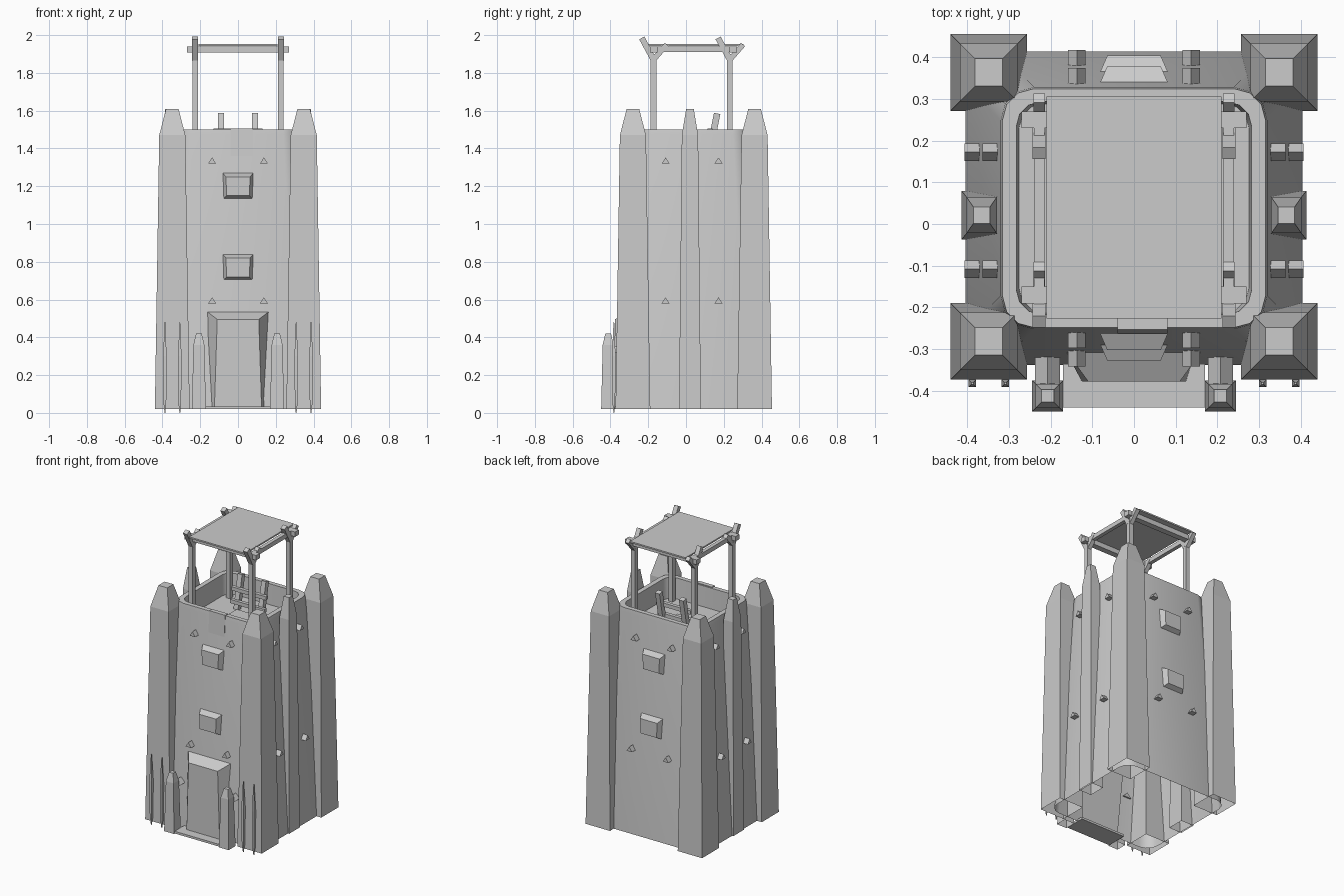
import bpy, bmesh, math
from mathutils import Vector

cube = bpy.data.objects.get("Cube")
if cube:
    bpy.data.objects.remove(cube)

stone = bpy.data.materials.new("plain grey")
stone.use_nodes = True
grey = (0.6, 0.6, 0.6, 1)
stone.diffuse_color = grey
stone.node_tree.nodes["Principled BSDF"].inputs["Base Color"].default_value = grey

MID = 0.038  # centre of the keep along y
BASE, RIM = 0.02, 1.5


def loft(name, rings, cap_start=True, cap_end=True, smooth=False):
    """Skin a list of equal-length point rings."""
    bm = bmesh.new()
    loops = [[bm.verts.new(p) for p in ring] for ring in rings]
    for a, b in zip(loops, loops[1:]):
        for i in range(len(a)):
            j = (i + 1) % len(a)
            bm.faces.new((a[i], a[j], b[j], b[i]))
    if cap_start:
        bm.faces.new(loops[0][::-1])
    if cap_end:
        bm.faces.new(loops[-1])
    bmesh.ops.recalc_face_normals(bm, faces=bm.faces)
    mesh = bpy.data.meshes.new(name)
    bm.to_mesh(mesh)
    bm.free()
    mesh.materials.append(stone)
    obj = bpy.data.objects.new(name, mesh)
    bpy.context.collection.objects.link(obj)
    if smooth:
        bpy.ops.object.select_all(action='DESELECT')
        obj.select_set(True)
        bpy.context.view_layer.objects.active = obj
        bpy.ops.object.shade_smooth_by_angle(angle=math.radians(32))
    return obj


def rect(x, y, z, hx, hy):
    return [(x + sx * hx, y + sy * hy, z) for sx, sy in ((-1, -1), (1, -1), (1, 1), (-1, 1))]


def box(name, x0, x1, y0, y1, z0, z1):
    cx, cy, hx, hy = (x0 + x1) / 2, (y0 + y1) / 2, (x1 - x0) / 2, (y1 - y0) / 2
    return loft(name, [rect(cx, cy, z, hx, hy) for z in (z0, z1)])


def rounded(z, hx, hy, r):
    """Rounded rectangle ring around the keep axis."""
    pts = []
    for k, (sx, sy) in enumerate(((1, 1), (-1, 1), (-1, -1), (1, -1))):
        for s in range(4):
            a = math.pi / 2 * (k + s / 3)
            pts.append((sx * (hx - r) + r * math.cos(a), MID + sy * (hy - r) + r * math.sin(a), z))
    return pts


def beam(name, p, q, r, sides=4, taper=1.0):
    """Straight bar between two points."""
    p, q = Vector(p), Vector(q)
    rot = (q - p).to_track_quat('Z', 'Y')
    rings = []
    for c, rad in ((p, r), (q, r * taper)):
        rings.append([c + rot @ Vector((rad * math.cos(a), rad * math.sin(a), 0))
                      for a in (math.pi / sides + 2 * math.pi * i / sides for i in range(sides))])
    return loft(name, rings)


def stake(name, x, y, levels):
    """Pointed pillar, open below; levels hold z, half x, half y."""
    return loft(name, [rect(x, y, z, hx, hy) for z, hx, hy in levels], cap_start=False)


def wall_x(z):
    return 0.405 - 0.058 * z


def wall_y(z):
    return 0.377 - 0.059 * z


# Keep shell with parapet and roof deck
shell = [rounded(z, wall_x(z), wall_y(z), 0.08) for z in (BASE, 1.475)]
shell += [rounded(RIM, 0.315, 0.286, 0.075), rounded(RIM, 0.282, 0.255, 0.06),
          rounded(1.36, 0.276, 0.25, 0.06)]
loft("keep", shell, cap_start=False, smooth=True)

# Corner towers and side buttresses
for sx, side in ((1, "left"), (-1, "right")):
    for sy, end in ((-1, "front"), (1, "back")):
        stake(f"{end}_{side}_tower", sx * 0.348, 0.041 + sy * 0.322,
              [(BASE, 0.092, 0.092), (1.47, 0.069, 0.069), (1.61, 0.033, 0.033)])
    stake(f"{side}_buttress", sx * 0.365, 0.021,
          [(BASE, 0.048, 0.058), (1.47, 0.036, 0.043), (1.61, 0.02, 0.02)])
    stake(f"{side}_door_pillar", sx * 0.207, -0.412,
          [(BASE, 0.037, 0.037), (0.36, 0.029, 0.029), (0.42, 0.015, 0.015)])

    # Thin stakes against the front towers
    for x in (0.308, 0.387):
        loft(f"{side}_thin_stake", [rect(sx * x, -0.382, z, r, r)
                                    for z, r in ((0, 0.002), (0.05, 0.007), (0.3, 0.009), (0.48, 0.002))])


def peg(name, start, out, across):
    """Horizontal triangular prism sticking out of a wall."""
    start, out, across = Vector(start), Vector(out), Vector(across)
    tri = [-across, across, Vector((0, 0, 0.032))]
    loft(name, [[start + t for t in tri], [start + out + t for t in tri]])


# Wall pegs in two rows, and pegs joining the door pillars
for z in (0.58, 1.32):
    for s in (-1, 1):
        for x in (-0.137, 0.137):
            peg("wall_peg", (x, MID + s * (wall_y(z) - 0.02), z), (0, s * 0.056, 0), (0.021, 0, 0))
        for y in (-0.108, 0.172):
            peg("side_peg", (s * (wall_x(z) - 0.02), y, z), (s * 0.055, 0, 0), (0, 0.021, 0))
for s in (-1, 1):
    peg("pillar_peg", (s * 0.207, -0.31, 0.32), (0, -0.09, 0), (0.03, 0, 0))


def surround(name, s, back, front, y_front):
    """Splayed frame block; back and front hold z0, z1, half width low, half width high."""
    rings = []
    for (z0, z1, w0, w1), flat in ((back, False), (front, True)):
        pts = []
        for x, z in ((-w0, z0), (w0, z0), (w1, z1), (-w1, z1)):
            y = y_front if flat else wall_y(z) - 0.01
            pts.append((x, MID + s * y, z))
        rings.append(pts)
    loft(name, rings)


# Windows on front and back, door on the front
for s, end in ((-1, "front"), (1, "back")):
    for z in (0.7, 1.13):
        surround(f"{end}_window", s, (z, z + 0.145, 0.08, 0.085),
                 (z + 0.02, z + 0.12, 0.06, 0.064), wall_y(z + 0.14) + 0.038)
surround("door", -1, (BASE, 0.54, 0.14, 0.168), (BASE, 0.495, 0.125, 0.11), 0.415)
box("doorstep", -0.17, 0.17, -0.44, -0.3, BASE, 0.035)

# Flush hatch plate at the front parapet
z_low, z_high = 1.36, 1.505
loft("parapet_hatch", [[(x, MID - wall_y(z) + dy, z) for x in (-0.04, 0.08)] +
                       [(x, MID - wall_y(z) + dy + 0.03, z) for x in (0.08, -0.04)]
                       for z, dy in ((z_low, -0.003), (z_high, -0.003))])

# Canopy: posts with forked tops, beams and a thin roof
for sx in (-1, 1):
    x = sx * 0.227
    for y in (-0.172, 0.232):
        box("canopy_post", x - 0.015, x + 0.015, y - 0.015, y + 0.015, 1.36, 1.9)
        beam("fork_front_arm", (x, y, 1.87), (x, y - 0.062, 1.985), 0.022)
        beam("fork_back_arm", (x, y, 1.87), (x, y + 0.07, 1.95), 0.02)
    box("side_beam", x - 0.013, x + 0.013, -0.2, 0.26, 1.91, 1.94)
for y in (-0.17, 0.25):
    box("cross_beam", -0.27, 0.27, y - 0.02, y + 0.02, 1.907, 1.94)
box("canopy_roof", -0.21, 0.21, -0.226, 0.305, 1.943, 1.953)

# Ladder standing on the deck
for x in (-0.09, 0.09):
    beam("ladder_rail", (x, 0.12, 1.36), (x, 0.165, 1.585), 0.024)
for z in (1.4, 1.48):
    y = 0.12 + (z - 1.36) * 0.2
    box("ladder_rung", -0.13, 0.13, y - 0.03, y - 0.005, z, z + 0.025)
box("deck_hatch", -0.08, 0.08, -0.02, 0.1, 1.36, 1.369)
